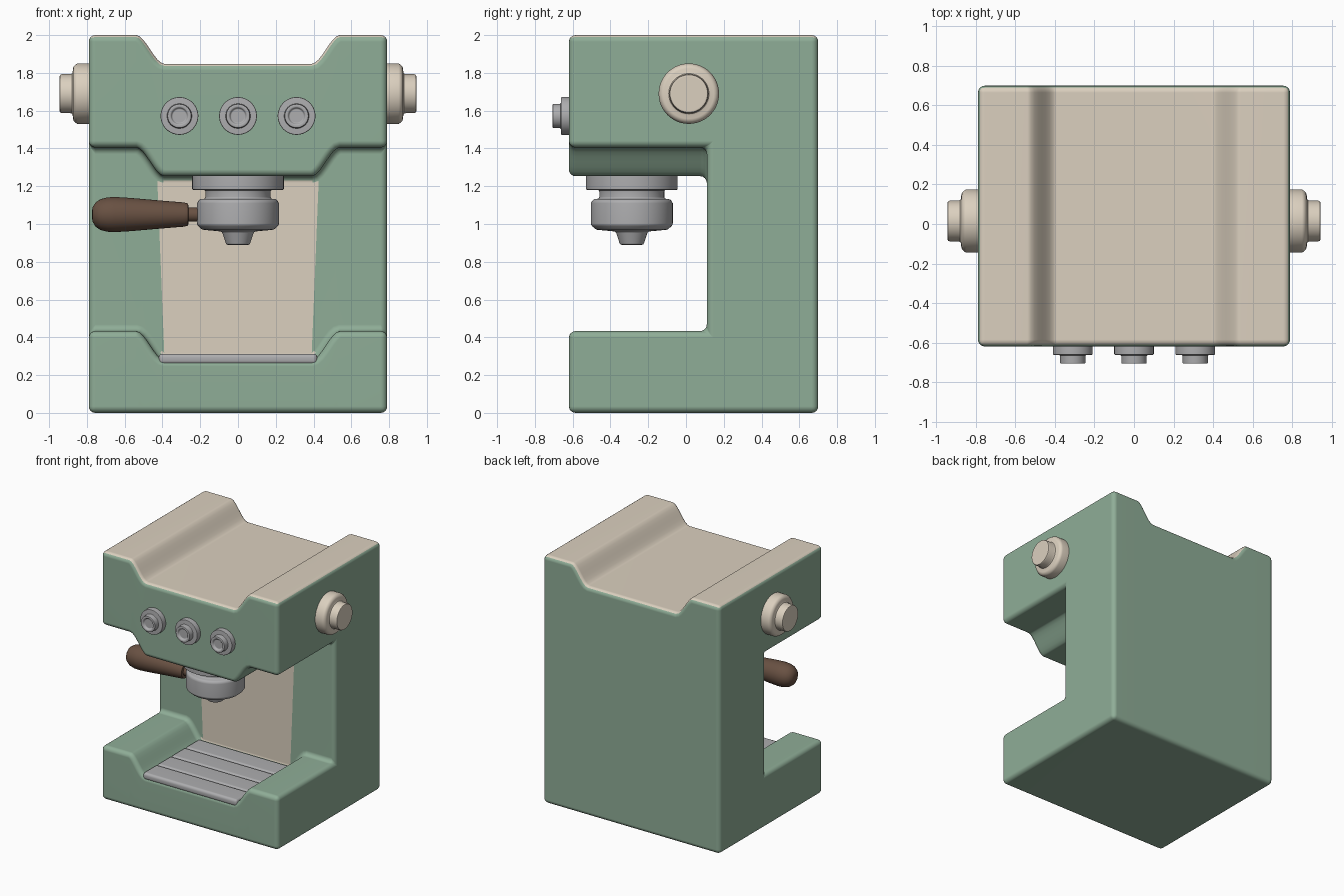
import bpy, bmesh, math
from mathutils import Matrix, Vector

if "Cube" in bpy.data.objects:
    bpy.data.objects.remove(bpy.data.objects["Cube"])


def material(name, rgb):
    m = bpy.data.materials.new(name)
    m.diffuse_color = (*rgb, 1)
    m.use_nodes = True
    m.node_tree.nodes["Principled BSDF"].inputs["Base Color"].default_value = m.diffuse_color
    return m


green = material("sage_green", (0.275, 0.42, 0.31))
cream = material("warm_cream", (0.71, 0.63, 0.52))
steel = material("brushed_grey", (0.42, 0.42, 0.43))
brown = material("dark_wood", (0.14, 0.082, 0.055))


def finish(bm, name, mats, bevel, segments=3, rule=None):
    """Round the hard edges, colour the faces by rule and make the object."""
    bmesh.ops.recalc_face_normals(bm, faces=bm.faces)
    hard = [e for e in bm.edges if len(e.link_faces) == 2 and e.calc_face_angle() > 0.6]
    if bevel:
        bmesh.ops.bevel(bm, geom=hard, offset=bevel, segments=segments,
                        profile=0.5, affect='EDGES')
    bm.normal_update()
    for f in bm.faces:
        f.smooth = True
        if rule:
            f.material_index = rule(f.calc_center_median(), f.normal)
    me = bpy.data.meshes.new(name)
    bm.to_mesh(me)
    bm.free()
    me.set_sharp_from_angle(angle=math.radians(40))
    for m in mats:
        me.materials.append(m)
    ob = bpy.data.objects.new(name, me)
    bpy.context.collection.objects.link(ob)
    ob.modifiers.new("flat_shading", 'WEIGHTED_NORMAL').keep_sharp = True
    return ob


def lathe(name, profile, mat, origin, axis, bevel=0.01, sides=48):
    """Turn (radius, distance) points around an axis; closed at both ends."""
    bm = bmesh.new()
    rot = Vector((0, 0, 1)).rotation_difference(Vector(axis)).to_matrix().to_4x4()
    rings = []
    for r, h in profile:
        rings.append([bm.verts.new((r * math.cos(2 * math.pi * i / sides),
                                    r * math.sin(2 * math.pi * i / sides), h))
                      for i in range(sides)])
    for a, b in zip(rings, rings[1:]):
        for i in range(sides):
            j = (i + 1) % sides
            bm.faces.new((a[i], a[j], b[j], b[i]))
    bm.faces.new(rings[0])
    bm.faces.new(rings[-1])
    bm.transform(Matrix.Translation(origin) @ rot)
    return finish(bm, name, [mat], bevel, 2)


# Body: a C-shaped side profile swept across x, dipping in the middle
def dip(x):
    t = min(max((abs(x) - 0.39) / 0.15, 0), 1)
    return 0.152 * (1 - t * t * (3 - 2 * t))


half = [0.39 + 0.15 * i / 8 for i in range(9)] + [0.79]
stations = [-x for x in reversed(half)] + half
bm = bmesh.new()
loops = []
for x in stations:
    d = dip(x)
    top, under, base = 2.0 - d, 1.405 - d, 0.433 - d
    side = [(-0.62, 0), (0.70, 0), (0.70, top), (-0.62, top),
            (-0.62, under), (0.11, under), (0.11, base), (-0.62, base)]
    loops.append([bm.verts.new((x, y, z)) for y, z in side])
for a, b in zip(loops, loops[1:]):
    for i in range(8):
        j = (i + 1) % 8
        bm.faces.new((a[i], a[j], b[j], b[i]))
bm.faces.new(loops[0])
bm.faces.new(loops[-1])


def body_colour(c, n):
    lid = c.z > 1.8 and n.z > 0.4 and abs(n.y) < 0.6 and abs(c.x) < 0.775
    panel = abs(c.x) < 0.408 and 0 < c.y < 0.2 and n.y < -0.9 and 0.28 < c.z < 1.3
    return 1 if lid or panel else 0


finish(bm, "body", [green, cream], 0.035, 4, body_colour)

# Drip tray: four rounded slats
for k in range(4):
    bm = bmesh.new()
    bmesh.ops.create_cube(bm, size=1)
    bm.transform(Matrix.Translation((0, -0.53 + 0.18 * k, 0.285))
                 @ Matrix.Diagonal((0.84, 0.176, 0.056, 1)))
    finish(bm, f"tray_slat_{k + 1}", [steel], 0.02, 3)

# Side knobs
for s, label in ((-1, "left"), (1, "right")):
    lathe(f"{label}_side_knob",
          [(0.16, -0.02), (0.16, 0.06), (0.145, 0.083), (0.103, 0.086), (0.103, 0.155)],
          cream, (s * 0.79, 0.015, 1.69), (s, 0, 0), 0.012)

# Front buttons with a shallow dish
for k in (-1, 0, 1):
    lathe(f"front_button_{k + 2}",
          [(0.10, -0.02), (0.10, 0.043), (0.064, 0.043), (0.064, 0.087),
           (0.044, 0.087), (0.040, 0.072)],
          steel, (k * 0.31, -0.62, 1.572), (0, -1, 0), 0.006)

# Brew head: flange, neck, filter basket and spout
lathe("brew_head",
      [(0.243, 0.04), (0.243, -0.07), (0.172, -0.07), (0.172, -0.115),
       (0.205, -0.12), (0.217, -0.14), (0.217, -0.255), (0.19, -0.28),
       (0.085, -0.29), (0.062, -0.36)],
      steel, (0, -0.287, 1.25), (0, 0, 1), 0.008)

# Filter handle
lathe("filter_handle",
      [(0.038, 0.15), (0.038, 0.262), (0.058, 0.264), (0.064, 0.285), (0.075, 0.42),
       (0.088, 0.57), (0.093, 0.65), (0.091, 0.69), (0.082, 0.727),
       (0.064, 0.754), (0.040, 0.769), (0.015, 0.774)],
      brown, (0, -0.287, 1.05), (-1, 0, 0), 0)
